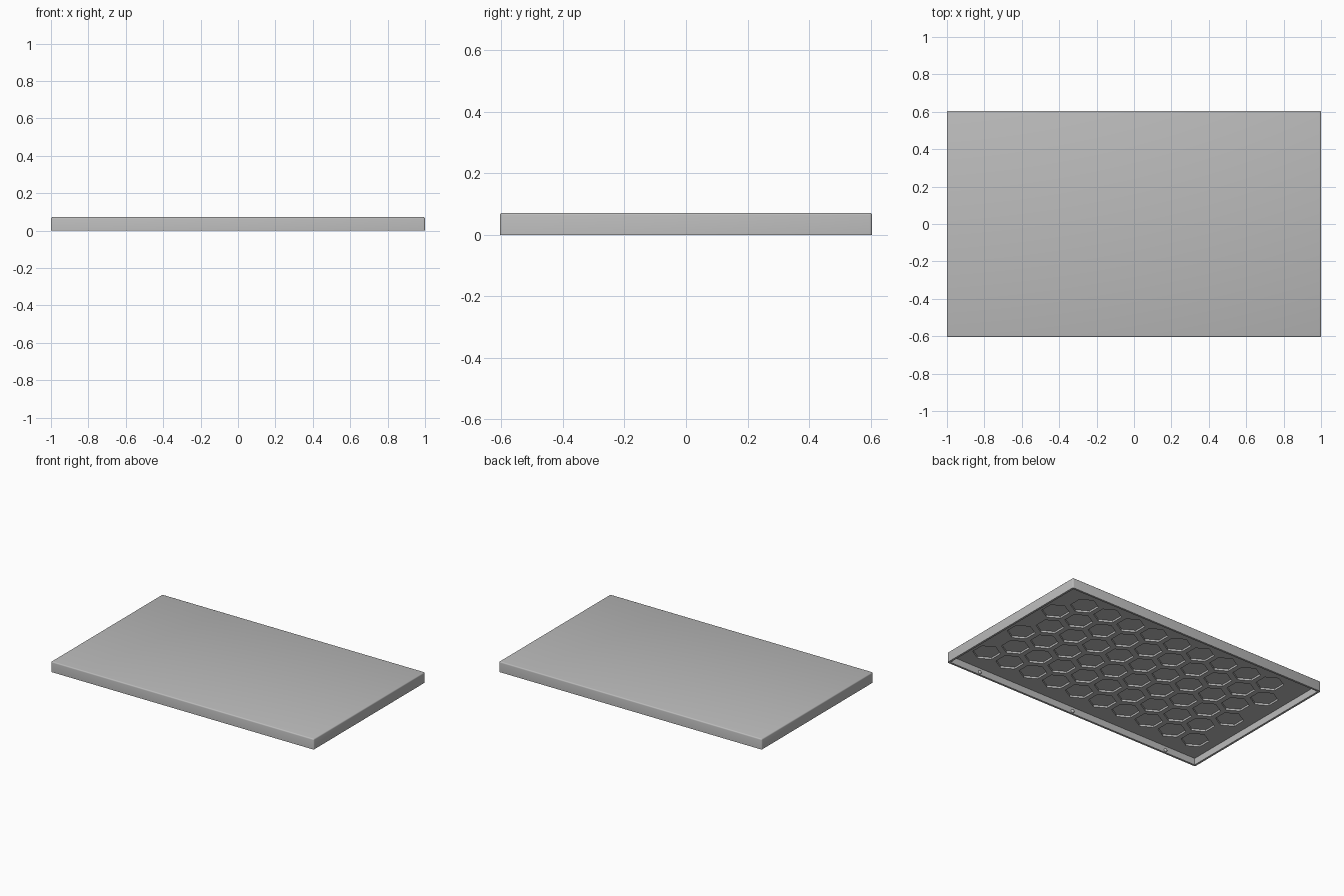
import bpy
import bmesh
import math
from mathutils import Matrix, Vector

LENGTH, WIDTH, HEIGHT = 2.0, 1.21, 0.072
WALL, FLOOR_Z, RECESS = 0.014, 0.045, 0.013
PITCH, ROW_STEP, HEX_R = 0.187, 0.166, 0.088

old = bpy.data.objects.get("Cube")
if old:
    bpy.data.objects.remove(old, do_unlink=True)

grey = bpy.data.materials.new("plain_grey")
grey.use_nodes = True
colour = (0.5, 0.5, 0.5, 1)
grey.diffuse_color = colour
grey.node_tree.nodes["Principled BSDF"].inputs["Base Color"].default_value = colour


def to_object(bm, name):
    bmesh.ops.recalc_face_normals(bm, faces=bm.faces)
    mesh = bpy.data.meshes.new(name)
    bm.to_mesh(mesh)
    bm.free()
    mesh.materials.append(grey)
    obj = bpy.data.objects.new(name, mesh)
    bpy.context.collection.objects.link(obj)
    return obj


def activate(obj):
    bpy.ops.object.select_all(action='DESELECT')
    obj.select_set(True)
    bpy.context.view_layer.objects.active = obj


# Shallow lid: slab hollowed from below, then rounded on its outer edges
bm = bmesh.new()
bmesh.ops.create_cube(bm, size=1, matrix=Matrix.Translation((0, 0, HEIGHT / 2))
                      @ Matrix.Diagonal((LENGTH, WIDTH, HEIGHT, 1)))
bm.normal_update()
bottom = min(bm.faces, key=lambda f: f.calc_center_median().z)
for thickness in (WALL, 0.001):
    bmesh.ops.inset_region(bm, faces=[bottom], thickness=thickness, use_even_offset=True)
bmesh.ops.translate(bm, vec=Vector((0, 0, FLOOR_Z)), verts=list(bottom.verts))
outer = [e for e in bm.edges if max(v.co.z for v in e.verts) > HEIGHT - 0.001]
bmesh.ops.bevel(bm, geom=outer, offset=0.008, segments=3, profile=0.5,
                affect='EDGES', clamp_overlap=True)
lid = to_object(bm, "lid_panel")

# Honeycomb pockets: six staggered rows cut into the underside
bm = bmesh.new()
for row in range(6):
    count = 10 - row % 2
    for col in range(count):
        place = Matrix.Translation(((col - (count - 1) / 2) * PITCH,
                                    (row - 2.5) * ROW_STEP, FLOOR_Z))
        # Point of each hexagon faces along y
        bmesh.ops.create_cone(bm, cap_ends=True, segments=6, radius1=HEX_R,
                              radius2=HEX_R, depth=2 * RECESS,
                              matrix=place)
cutter = to_object(bm, "honeycomb_cutter")
cutter.hide_render = True
cut = lid.modifiers.new("honeycomb", 'BOOLEAN')
cut.operation = 'DIFFERENCE'
cut.solver = 'EXACT'
cut.object = cutter
activate(lid)
bpy.ops.object.modifier_apply(modifier=cut.name)
bpy.data.objects.remove(cutter, do_unlink=True)
bpy.ops.object.shade_smooth_by_angle(angle=math.radians(35))

# Small snap bumps along the inside of the long walls
bm = bmesh.new()
for side in (-1, 1):
    for x in (-0.75, 0, 0.75):
        place = Matrix.Translation((x, side * (WIDTH / 2 - WALL), 0.016))
        bmesh.ops.create_uvsphere(bm, u_segments=12, v_segments=8, radius=0.012,
                                  matrix=place)
bumps = to_object(bm, "snap_bumps")
activate(bumps)
bpy.ops.object.shade_smooth_by_angle(angle=math.radians(35))
